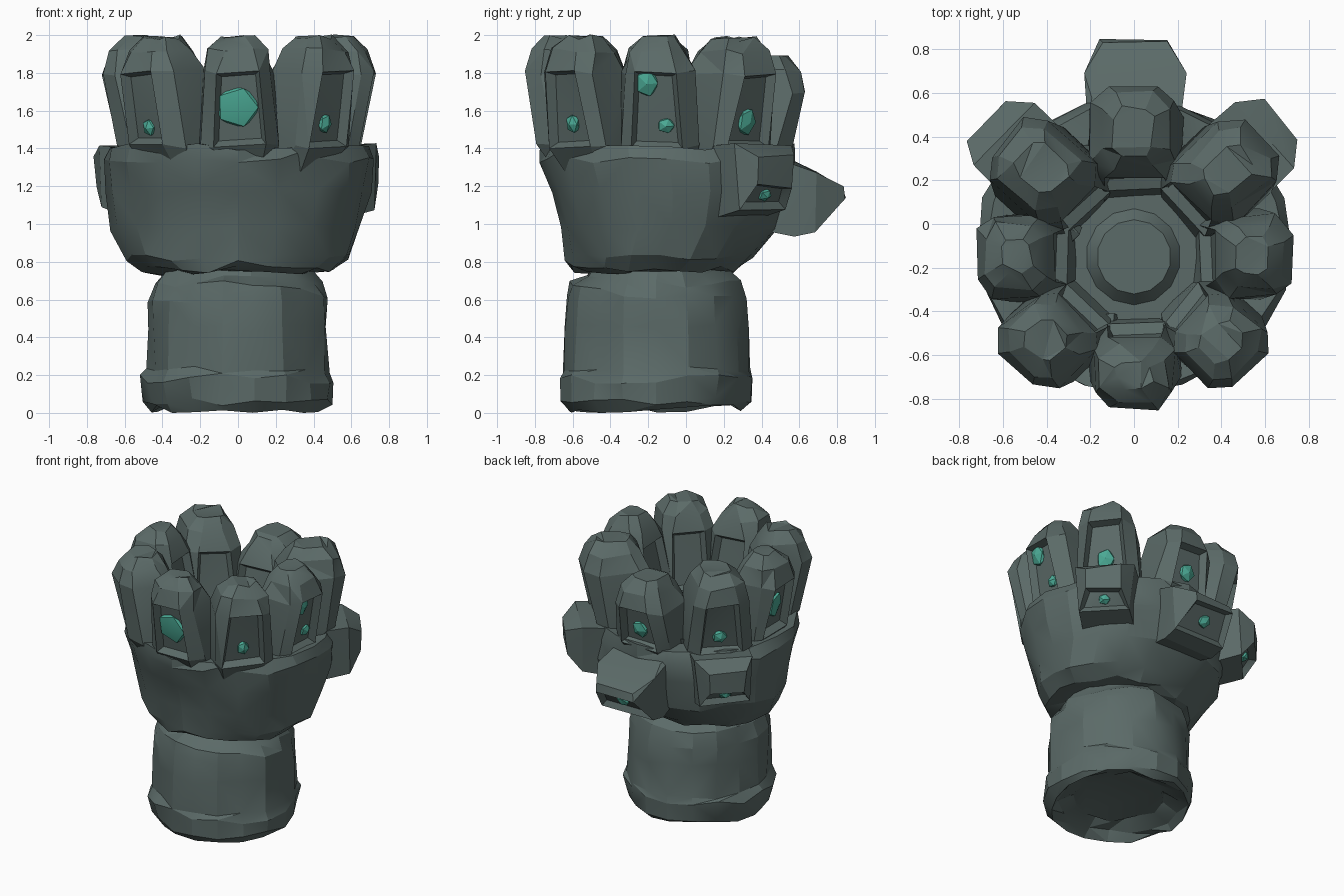
import bpy, bmesh, math, random
from mathutils import Vector, Matrix

if "Cube" in bpy.data.objects:
    bpy.data.objects.remove(bpy.data.objects["Cube"])

random.seed(4)
CY = -0.15  # y of the vertical axis of the cuff and palm


def material(name, rgb):
    m = bpy.data.materials.new(name)
    m.diffuse_color = (*rgb, 1)
    m.use_nodes = True
    m.node_tree.nodes["Principled BSDF"].inputs["Base Color"].default_value = m.diffuse_color
    return m


STONE = material("dark grey green stone", (0.105, 0.145, 0.138))
GEM = material("teal gem", (0.07, 0.40, 0.30))


def finish(bm, name, angle=32, mat=STONE):
    bmesh.ops.recalc_face_normals(bm, faces=bm.faces)
    me = bpy.data.meshes.new(name)
    bm.to_mesh(me)
    bm.free()
    ob = bpy.data.objects.new(name, me)
    bpy.context.collection.objects.link(ob)
    me.materials.append(mat)
    bpy.ops.object.select_all(action='DESELECT')
    ob.select_set(True)
    bpy.context.view_layer.objects.active = ob
    bpy.ops.object.shade_smooth_by_angle(angle=math.radians(angle))
    return ob


def skin(bm, rings):
    """Join successive vertex rings with quads and cap both ends."""
    for a, b in zip(rings, rings[1:]):
        n = len(a)
        for i in range(n):
            bm.faces.new((a[i], a[(i + 1) % n], b[(i + 1) % n], b[i]))
    bm.faces.new(rings[0][::-1])
    bm.faces.new(rings[-1])


def loft(name, sections, n, jitter):
    """Rough stone body from oval sections (z, x radius, y min, y max)."""
    bm = bmesh.new()
    rings = []
    for z, rx, y0, y1 in sections:
        ring = []
        for i in range(n):
            a = 2 * math.pi * i / n
            k = 1 + random.uniform(-jitter, jitter)
            ring.append(bm.verts.new((rx * k * math.cos(a),
                                      (y0 + y1) / 2 + (y1 - y0) / 2 * k * math.sin(a),
                                      max(0, z + random.uniform(-jitter, jitter) * 0.8))))
        rings.append(ring)
    skin(bm, rings)
    bmesh.ops.triangulate(bm, faces=[f for f in bm.faces if len(f.verts) == 4])
    return finish(bm, name, 20)


def gem(name, centre, normal, w, h):
    """Low faceted pebble of gem lying in a socket."""
    bm = bmesh.new()
    t = Vector((-normal.y, normal.x, 0)).normalized()
    up = normal.cross(t)
    m = Matrix((t * w / 2, up * h / 2, normal * 0.035)).transposed().to_4x4()
    bmesh.ops.create_icosphere(bm, subdivisions=1, radius=1,
                               matrix=Matrix.Translation(centre) @ m)
    finish(bm, name, 20, GEM)


# Cuff with a thick lower band and a recessed underside
loft("cuff", [(0.10, 0.30, -0.46, 0.16), (0.06, 0.41, -0.56, 0.26),
              (0.02, 0.46, -0.62, 0.31), (0.06, 0.495, -0.66, 0.34),
              (0.18, 0.505, -0.67, 0.35), (0.23, 0.475, -0.65, 0.335),
              (0.45, 0.475, -0.65, 0.33), (0.60, 0.47, -0.64, 0.32),
              (0.68, 0.44, -0.61, 0.29), (0.74, 0.40, -0.52, 0.22),
              (0.82, 0.36, -0.45, 0.18)], 18, 0.03)

# Palm: flared bowl with a sunken floor
loft("palm", [(0.74, 0.40, -0.54, 0.20), (0.76, 0.51, -0.61, 0.27),
              (0.82, 0.60, -0.63, 0.36), (0.98, 0.66, -0.66, 0.51),
              (1.18, 0.705, -0.71, 0.57), (1.34, 0.715, -0.76, 0.58),
              (1.41, 0.69, -0.76, 0.56), (1.40, 0.58, -0.64, 0.42),
              (1.30, 0.34, -0.46, 0.18)], 20, 0.025)

# Round floor plate in the middle of the palm
bm = bmesh.new()
bmesh.ops.create_cone(bm, segments=14, radius1=0.22, radius2=0.17, depth=0.06, cap_ends=True,
                      matrix=Matrix.Translation((0, CY, 1.32)))
finish(bm, "floor_plate")


def finger(name, deg, outer, half_w, top, gems):
    """Chamfered, tapering stone with sockets in its outer and inner faces."""
    d = Vector((math.cos(math.radians(deg)), math.sin(math.radians(deg)), 0))
    t = Vector((-d.y, d.x, 0))
    # z, inner radius, outer offset, width factor
    spec = [(1.22, 0.26, -0.22, 0.90), (1.41, 0.30, -0.07, 1.08),
            (top - 0.20, 0.36, 0.0, 0.97), (top - 0.08, 0.41, -0.025, 0.78),
            (top - 0.01, 0.47, -0.10, 0.45)]
    bm = bmesh.new()
    rings = []
    for z, r0, dr, w in spec:
        r1, hw = outer + dr, half_w * w
        c = min(0.07, hw * 0.45, (r1 - r0) * 0.4)
        pts = [(r1, -hw + c), (r1, hw - c), (r1 - c, hw), (r0 + c, hw),
               (r0, hw - c), (r0, -hw + c), (r0 + c, -hw), (r1 - c, -hw)]
        ring = []
        for r, s in pts:
            p = Vector((0, CY, z)) + d * r + t * s
            p += Vector([random.uniform(-0.016, 0.016) for _ in range(3)])
            ring.append(bm.verts.new(p))
        rings.append(ring)
    skin(bm, rings)
    bmesh.ops.recalc_face_normals(bm, faces=bm.faces)
    # Sockets between the second and third ring
    for sign in (1, -1):
        face = max((f for f in bm.faces if 1.45 < f.calc_center_median().z < 1.7),
                   key=lambda f: f.normal.dot(d) * sign)
        bmesh.ops.inset_individual(bm, faces=[face], thickness=0.035, depth=-0.05)
        if sign == 1:
            c, n = face.calc_center_median(), face.normal.copy()
            up = n.cross(Vector((-n.y, n.x, 0)).normalized())
            for i, (z, side, w, h) in enumerate(gems):
                gem(f"{name}_gem_{i + 1}", c + up * (z - c.z) + t * side, n, w, h)
    bmesh.ops.triangulate(bm, faces=bm.faces[:])
    return finish(bm, name, 20)


# Crown of eight fingers: degrees, outer radius, half width, top, gems (z, side, width, height)
for args in (
        ("front_finger", -90, 0.70, 0.19, 2.0, [(1.62, -0.01, 0.25, 0.24)]),
        ("front_right_finger", -44, 0.74, 0.19, 2.0, [(1.53, 0.0, 0.09, 0.11)]),
        ("right_finger", 0, 0.715, 0.19, 2.0, [(1.75, -0.05, 0.13, 0.16), (1.52, 0.05, 0.10, 0.09)]),
        ("back_right_finger", 43, 0.79, 0.20, 1.99, [(1.54, 0.0, 0.13, 0.16)]),
        ("back_finger", 90, 0.78, 0.20, 1.89, [(1.53, 0.0, 0.13, 0.14)]),
        ("back_left_finger", 137, 0.79, 0.20, 1.99, [(1.52, 0.0, 0.11, 0.10)]),
        ("left_finger", 180, 0.715, 0.19, 2.0, [(1.62, 0.0, 0.13, 0.22)]),
        ("front_left_finger", 224, 0.74, 0.19, 2.0, [(1.51, 0.0, 0.09, 0.10)])):
    finger(*args)


def spur(name, deg, outline, socket_dir, w, h):
    """Jutting stone: hull of (radius, z, half width) points, with one socket and gem."""
    d = Vector((math.cos(math.radians(deg)), math.sin(math.radians(deg)), 0))
    t = Vector((-d.y, d.x, 0))
    bm = bmesh.new()
    for r, z, hw in outline:
        for s in (-1, 1):
            j = Vector([random.uniform(-0.012, 0.012) for _ in range(3)])
            bm.verts.new(Vector((0, CY, z)) + d * r + t * s * hw + j)
    bmesh.ops.convex_hull(bm, input=bm.verts)
    bmesh.ops.dissolve_limit(bm, angle_limit=math.radians(14), verts=bm.verts, edges=bm.edges)
    bmesh.ops.recalc_face_normals(bm, faces=bm.faces)
    aim = (d + Vector((0, 0, socket_dir))).normalized()
    face = max(bm.faces, key=lambda f: f.normal.dot(aim))
    bmesh.ops.inset_individual(bm, faces=[face], thickness=0.04, depth=-0.04)
    gem(name + "_gem", face.calc_center_median(), face.normal.copy(), w, h)
    bmesh.ops.triangulate(bm, faces=bm.faces[:])
    return finish(bm, name, 20)


# Thumb-like spur at the back
spur("back_spur", 90,
     [(0.55, 1.36, 0.20), (0.73, 1.32, 0.20), (0.84, 1.27, 0.23), (0.99, 1.20, 0.14),
      (0.985, 1.14, 0.16), (0.84, 0.96, 0.20), (0.72, 0.94, 0.20), (0.55, 0.98, 0.18)],
     -0.8, 0.10, 0.10)

# Knuckle stones under the two back corners
for name, deg in (("right_knuckle", 43), ("left_knuckle", 137)):
    spur(name, deg,
         [(0.55, 1.40, 0.20), (0.82, 1.42, 0.20), (0.92, 1.36, 0.12),
          (0.91, 1.20, 0.12), (0.82, 1.08, 0.17), (0.60, 1.03, 0.17)],
         -0.8, 0.09, 0.08)

# Broken rubble between the roots of the fingers
for i in range(8):
    a = math.radians(22.5 + 45 * i)
    bm = bmesh.new()
    for j in range(12):
        r = random.uniform(0.26, 0.60)
        b = a + random.uniform(-0.25, 0.25)
        bm.verts.new((r * math.cos(b), CY + r * math.sin(b),
                      1.24 + 0.32 * (r - 0.26) + random.uniform(0, 0.12)))
    res = bmesh.ops.convex_hull(bm, input=bm.verts)
    bmesh.ops.delete(bm, geom=[v for v in bm.verts if not v.link_faces], context='VERTS')
    finish(bm, f"rubble_{i + 1}", 20)
